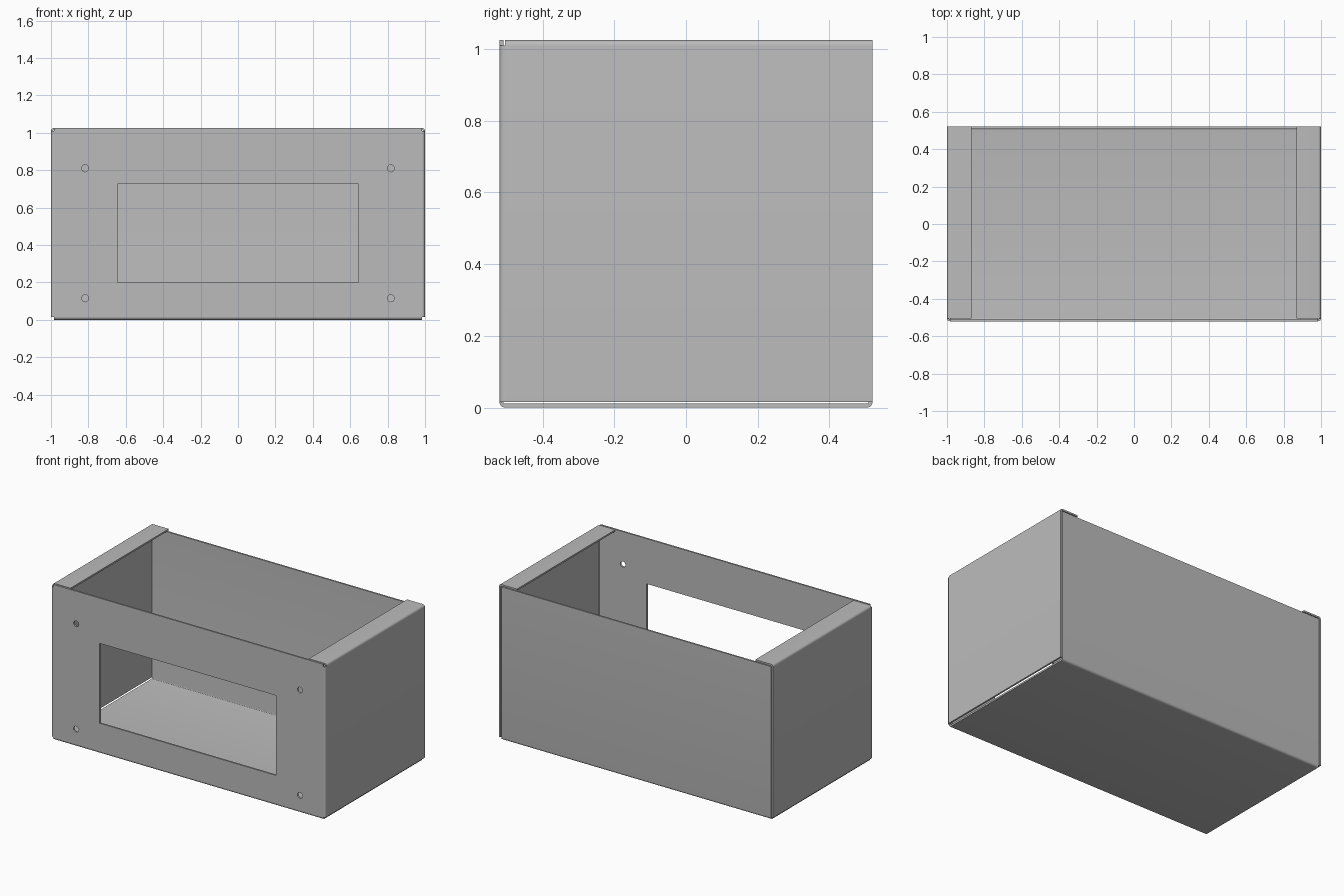
import bpy
from math import sin, cos, pi, radians
from mathutils import Vector, Matrix

cube = bpy.data.objects.get("Cube")
if cube:
    bpy.data.objects.remove(cube, do_unlink=True)

W, D, H = 1.0, 0.52, 1.025      # half width, half depth, height
T, R = 0.011, 0.016             # sheet thickness, outer bend radius

steel = bpy.data.materials.new("grey_steel")
steel.use_nodes = True
grey = (0.5, 0.5, 0.5, 1)
steel.diffuse_color = grey
steel.node_tree.nodes["Principled BSDF"].inputs["Base Color"].default_value = grey

# Columns: outline u, outline v, extrusion direction
PLANES = {"XY": ((1, 0, 0), (0, 1, 0), (0, 0, 1)),
          "XZ": ((1, 0, 0), (0, 0, 1), (0, -1, 0)),
          "YZ": ((0, 1, 0), (0, 0, 1), (1, 0, 0))}


def sheet(name, loops, plane, start, end):
    """Extrude flat outlines (inner loops become holes) from start to end."""
    curve = bpy.data.curves.new(name, "CURVE")
    curve.dimensions = "2D"
    curve.fill_mode = "BOTH"
    curve.extrude = abs(end - start) / 2
    for loop in loops:
        spline = curve.splines.new("POLY")
        spline.points.add(len(loop) - 1)
        for point, co in zip(spline.points, loop):
            point.co = (co[0], co[1], 0, 1)
        spline.use_cyclic_u = True
    obj = bpy.data.objects.new(name, curve)
    bpy.context.collection.objects.link(obj)
    u, v, n = (Vector(a) for a in PLANES[plane])
    along = Vector([abs(c) for c in n]) * (start + end) / 2
    basis = Matrix((u, v, n)).transposed().to_4x4()
    obj.matrix_world = Matrix.Translation(along) @ basis
    bpy.ops.object.select_all(action="DESELECT")
    obj.select_set(True)
    bpy.context.view_layer.objects.active = obj
    bpy.ops.object.convert(target="MESH")
    obj = bpy.context.object
    obj.data.materials.clear()
    obj.data.materials.append(steel)
    bpy.ops.object.shade_smooth_by_angle(angle=radians(30))
    return obj


def folded(path):
    """Outline of a sheet folded along an outer path with right-angle bends."""
    pts = [Vector(p) for p in path]
    dirs = [(b - a).normalized() for a, b in zip(pts, pts[1:])]
    outer, inner = [pts[0]], [pts[0] + dirs[1] * T]
    for p, a, b in zip(pts[1:-1], dirs, dirs[1:]):
        centre = p + (b - a) * R
        for i in range(7):
            t = i / 6 * pi / 2
            ray = a * sin(t) - b * cos(t)
            outer.append(centre + ray * R)
            inner.append(centre + ray * (R - T))
    outer.append(pts[-1])
    inner.append(pts[-1] - dirs[-2] * T)
    return outer + inner[::-1]


def rect(x0, x1, z0, z1):
    return [(x0, z0), (x1, z0), (x1, z1), (x0, z1)]


def circle(x, z, r, n=24):
    return [(x + r * cos(2 * pi * i / n), z + r * sin(2 * pi * i / n))
            for i in range(n)]


INNER = W - R
# Floor with the back wall and the front bend folded up from it
tray = folded([(-D, R + 0.001), (-D, 0), (D, 0), (D, H - R)])
sheet("floor_and_back", [tray], "YZ", -INNER, INNER)

# Front wall with window and four screw holes
holes = [circle(s * 0.817, z, 0.019) for s in (-1, 1) for z in (0.115, 0.81)]
sheet("front_wall", [rect(-INNER, INNER, R, H), rect(-0.645, 0.643, 0.2, 0.727)] + holes,
      "XZ", -D, -D + T)

for side, s in (("left", 1), ("right", -1)):
    # Side wall with its top flange
    wall = folded([(s * 0.87, H), (s * W, H), (s * W, R)])
    sheet(side + "_wall", [wall], "XZ", -D + R, D)
    # Vertical bend joining the front wall to the side wall
    bend = folded([(s * INNER, -D), (s * W, -D), (s * W, -D + R)])
    sheet(side + "_front_bend", [bend], "XY", R, H - R)
